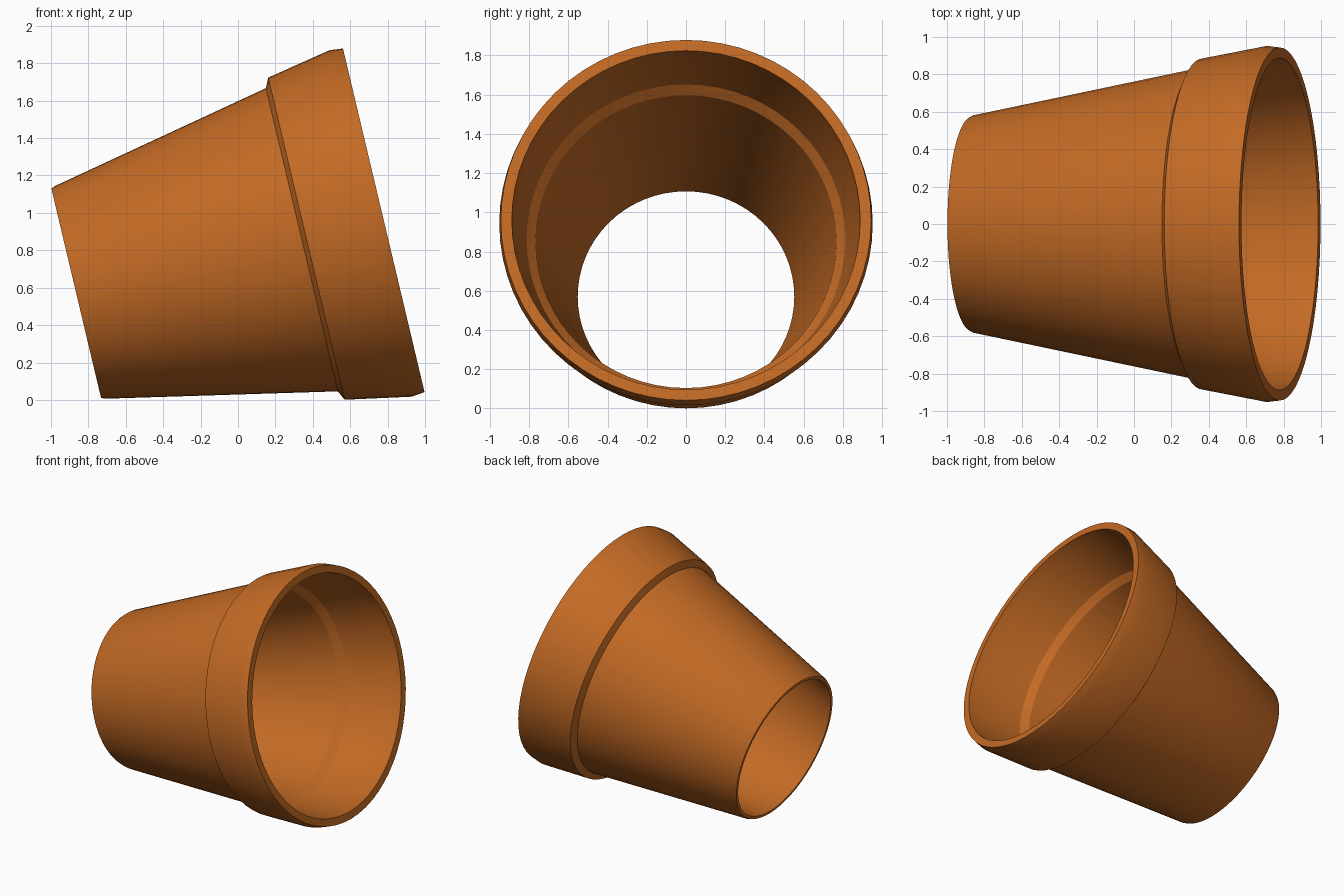
import bpy, bmesh, math
from mathutils import Matrix

if "Cube" in bpy.data.objects:
    bpy.data.objects.remove(bpy.data.objects["Cube"])

SEGMENTS = 64
TILT = math.radians(13.35)      # mouth tips slightly upward
BASE = (-0.865, 0.0, 0.57)      # centre of the open small end

# Closed wall section: (radius, distance along the axis)
profile = [
    (0.552, 0.0), (0.574, 0.0), (0.584, 0.02),       # foot
    (0.833, 1.24), (0.885, 1.265),                   # outer wall and collar step
    (0.952, 1.618), (0.944, 1.69),                   # collar and lip
    (0.888, 1.69), (0.881, 1.61),                    # inside of the lip
    (0.812, 1.264), (0.767, 1.215),                  # inner ledge
]

clay = bpy.data.materials.new("terracotta")
clay.diffuse_color = (0.55, 0.145, 0.018, 1.0)
clay.use_nodes = True
clay.node_tree.nodes["Principled BSDF"].inputs["Base Color"].default_value = clay.diffuse_color

# Revolve the section around z
bm = bmesh.new()
rings = []
for i in range(SEGMENTS):
    a = 2 * math.pi * i / SEGMENTS
    rings.append([bm.verts.new((r * math.cos(a), r * math.sin(a), t)) for r, t in profile])
n = len(profile)
for i in range(SEGMENTS):
    p, q = rings[i], rings[(i + 1) % SEGMENTS]
    for j in range(n):
        k = (j + 1) % n
        bm.faces.new((p[j], q[j], q[k], p[k]))
bmesh.ops.recalc_face_normals(bm, faces=bm.faces)

# Lay the pot on its side
bm.transform(Matrix.Translation(BASE) @ Matrix.Rotation(math.pi / 2 - TILT, 4, 'Y'))

mesh = bpy.data.meshes.new("flower_pot")
bm.to_mesh(mesh)
bm.free()
mesh.materials.append(clay)
pot = bpy.data.objects.new("flower_pot", mesh)
bpy.context.collection.objects.link(pot)
bpy.context.view_layer.objects.active = pot
pot.select_set(True)
bpy.ops.object.shade_smooth_by_angle(angle=math.radians(30))
